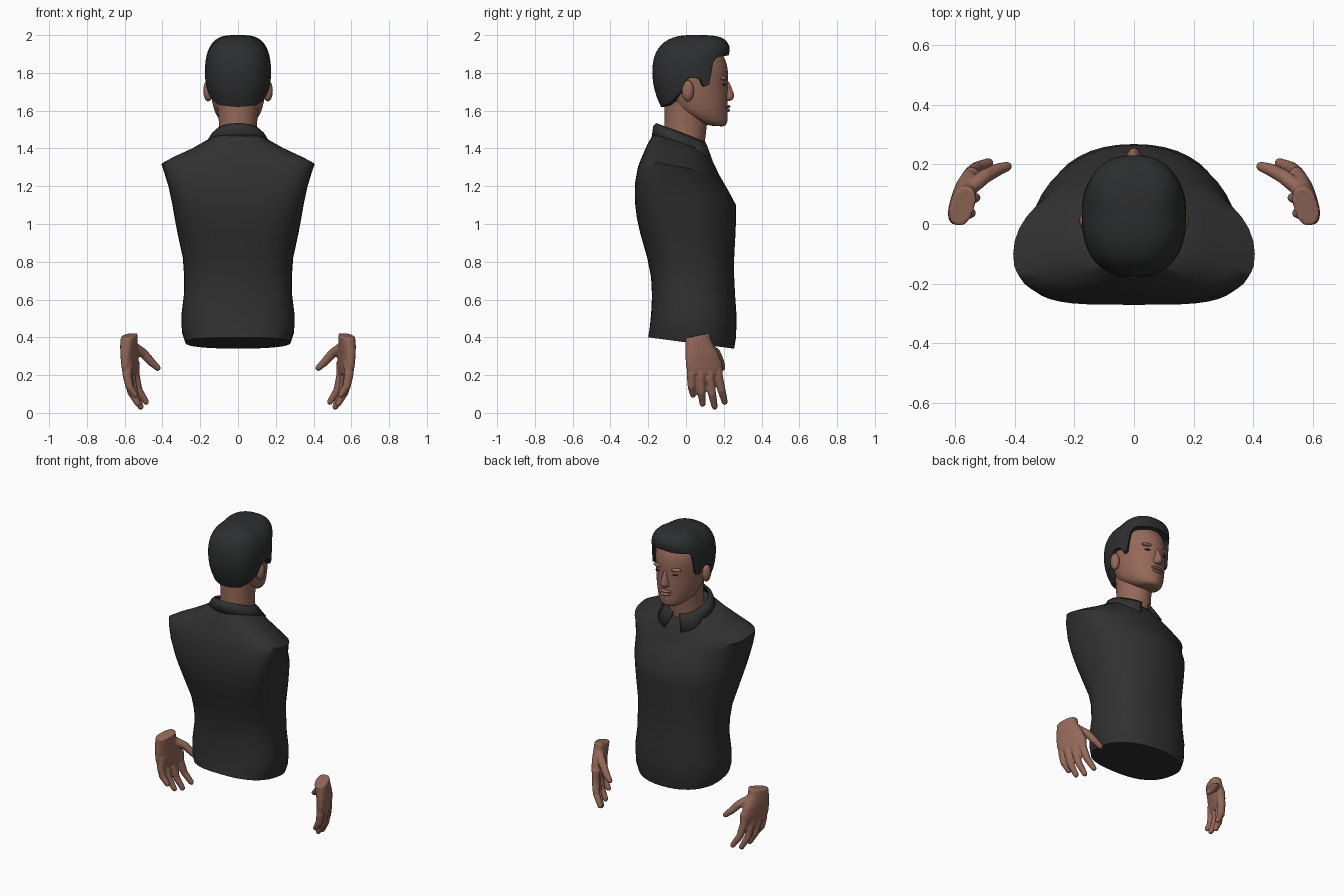
import bpy, bmesh, math
from math import sin, cos, pi, radians
from mathutils import Vector

if "Cube" in bpy.data.objects:
    bpy.data.objects.remove(bpy.data.objects["Cube"])


def material(name, rgb):
    m = bpy.data.materials.new(name)
    m.diffuse_color = (*rgb, 1)
    m.use_nodes = True
    m.node_tree.nodes["Principled BSDF"].inputs["Base Color"].default_value = m.diffuse_color
    return m


SKIN = material("brown skin", (0.30, 0.14, 0.10))
SHIRT = material("charcoal cloth", (0.03, 0.03, 0.031))
HAIR = material("black hair", (0.026, 0.027, 0.028))


def spow(v, e):
    return math.copysign(abs(v) ** e, v)


def interp(table, x):
    for (x0, y0), (x1, y1) in zip(table, table[1:]):
        if x <= x1:
            return y0 + (y1 - y0) * (x - x0) / (x1 - x0)
    return table[-1][1]


def add_loft(bm, rings, closed=True, caps=True):
    rows = [[bm.verts.new(p) for p in r] for r in rings]
    n = len(rows[0])
    for a, b in zip(rows, rows[1:]):
        for i in range(n if closed else n - 1):
            j = (i + 1) % n
            bm.faces.new((a[i], a[j], b[j], b[i]))
    if caps:
        bm.faces.new(rows[0][::-1])
        bm.faces.new(rows[-1])


def finish(name, bm, mat, subdiv=0, angle=50):
    bmesh.ops.recalc_face_normals(bm, faces=bm.faces)
    me = bpy.data.meshes.new(name)
    bm.to_mesh(me)
    bm.free()
    me.materials.append(mat)
    ob = bpy.data.objects.new(name, me)
    bpy.context.collection.objects.link(ob)
    bpy.ops.object.select_all(action='DESELECT')
    ob.select_set(True)
    bpy.context.view_layer.objects.active = ob
    bpy.ops.object.shade_smooth_by_angle(angle=radians(angle))
    if subdiv:
        s = ob.modifiers.new("smooth", 'SUBSURF')
        s.levels = s.render_levels = subdiv
    return ob


def section(zb, zf, hw, yb, yf, yw, nf=2, nb=2, n=40):
    """Tilted body slice: different curve for front and back halves."""
    pts = []
    for i in range(n):
        a = 2 * pi * i / n
        front = sin(a) >= 0
        e = 2 / (nf if front else nb)
        x = hw * spow(cos(a), e)
        y = yw + (yf - yw if front else yw - yb) * spow(sin(a), e)
        pts.append((x, y, zb + (zf - zb) * (y - yb) / (yf - yb)))
    return pts


def body(name, slices, mat, **kw):
    bm = bmesh.new()
    add_loft(bm, [section(*s) for s in slices])
    return finish(name, bm, mat, **kw)


def ellipsoid(name, loc, size, mat):
    bm = bmesh.new()
    bmesh.ops.create_uvsphere(bm, u_segments=20, v_segments=12, radius=1)
    for v in bm.verts:
        v.co = Vector(loc) + Vector([c * s for c, s in zip(v.co, size)])
    return finish(name, bm, mat, angle=180)


# Sleeveless torso of the shirt
body("shirt_torso", [
    (.40, .34, .278, -.20, .255, .03, 2.2, 2.6),
    (.45, .40, .297, -.192, .265, .03, 2.2, 2.6),
    (.52, .51, .300, -.185, .268, .03, 2.2, 2.6),
    (.62, .62, .287, -.18, .26, .03, 2.2, 2.6),
    (.72, .72, .285, -.185, .255, .03, 2.2, 2.6),
    (.82, .82, .292, -.205, .255, .02, 2.1, 2.7),
    (.95, .95, .32, -.242, .262, .0, 2, 3),
    (1.03, 1.03, .335, -.26, .265, -.02, 2, 3.3),
    (1.11, 1.10, .348, -.27, .265, -.04, 2, 3.8),
    (1.21, 1.18, .368, -.271, .222, -.08, 2, 4),
    (1.30, 1.235, .392, -.255, .19, -.10, 2, 3.6),
    (1.34, 1.265, .405, -.24, .173, -.10, 2, 3),
    (1.375, 1.30, .345, -.225, .157, -.09, 2, 2.6),
    (1.42, 1.345, .255, -.205, .135, -.06, 2, 2.3),
    (1.48, 1.40, .155, -.172, .105, -.04)], SHIRT)

# Folded collar, open at the front with two points
bm = bmesh.new()
top, mid, low = [], [], []
for i in range(49):
    a = radians(12 + 336 * i / 48)
    f = (1 + cos(a)) / 2                       # 1 at the front, 0 at the back
    tip = max(0, 1 - min(i, 48 - i) / 7)       # collar point
    top.append((.118 * sin(a), -.027 + .127 * cos(a), 1.53 - .10 * f))
    mid.append((.138 * sin(a), -.03 + .138 * cos(a), 1.515 - .10 * f))
    low.append(((.165 + .12 * tip) * sin(a),
                -.03 + (.145 + .025 * tip) * cos(a), 1.465 - .08 * f - .055 * tip))
add_loft(bm, [top, mid, low], closed=False, caps=False)
collar = finish("shirt_collar", bm, SHIRT)
sol = collar.modifiers.new("thickness", 'SOLIDIFY')
sol.thickness, sol.offset = .012, 0

# Neck and head
body("neck", [
    (1.36, 1.34, .115, -.12, .09, -.02), (1.45, 1.42, .104, -.118, .098, -.01),
    (1.54, 1.52, .10, -.114, .11, 0), (1.66, 1.60, .11, -.114, .12, 0)], SKIN)
body("head", [
    (1.525, 1.513, .05, .09, .20, .14), (1.545, 1.525, .085, .05, .216, .11),
    (1.58, 1.56, .113, -.02, .221, .07), (1.61, 1.60, .128, -.07, .221, .05),
    (1.66, 1.655, .14, -.10, .222, .04), (1.71, 1.71, .147, -.13, .221, .03),
    (1.77, 1.77, .152, -.15, .223, .03), (1.82, 1.82, .154, -.155, .224, .03),
    (1.88, 1.88, .148, -.145, .208, .03), (1.93, 1.93, .115, -.11, .17, .03),
    (1.95, 1.95, .05, -.05, .10, .03)], SKIN, subdiv=1)
body("nose", [
    (1.765, 1.765, .013, .19, .226, .20), (1.72, 1.72, .018, .19, .24, .20),
    (1.685, 1.68, .028, .19, .260, .205), (1.663, 1.66, .032, .19, .25, .205),
    (1.652, 1.65, .022, .19, .235, .20)], SKIN, subdiv=1)
ellipsoid("upper_lip", (0, .213, 1.622), (.042, .023, .010), SKIN)
ellipsoid("lower_lip", (0, .212, 1.602), (.036, .022, .011), SKIN)
ellipsoid("chin", (0, .185, 1.547), (.05, .034, .03), SKIN)
for side, s in (("left", -1), ("right", 1)):
    ellipsoid(side + "_ear", (s * .158, .01, 1.705), (.026, .032, .056), SKIN)
    ellipsoid(side + "_brow", (s * .058, .196, 1.772), (.042, .022, .012), SKIN)
    ellipsoid(side + "_eye", (s * .058, .2005, 1.738), (.024, .012, .005), HAIR)

# Hair: shell from the crown down to a hairline that depends on direction
HAIRLINE = [(0, 1.895), (48, 1.885), (58, 1.85), (62, 1.74), (74, 1.725), (79, 1.77),
            (94, 1.775), (103, 1.70), (120, 1.655), (140, 1.63), (180, 1.62)]


def hair_point(deg, z):
    a = radians(deg)
    front = cos(a) > 0
    e = 2 / 2.4
    if z > 1.8:
        p = 2.5 + 2 * max(0, cos(a))
        k = max(0, 1 - ((z - 1.8) / .2) ** p) ** (1 / p)
    else:
        k = 1 - .22 * ((1.8 - z) / .18) ** 2 * (1 if not front else .3)
    quiff = interp([(1.72, .185), (1.86, .185), (1.90, .20), (1.94, .21), (2, .21)], z)
    return Vector((.175 * k * spow(sin(a), e),
                   .03 + (quiff if front else .208) * k * spow(cos(a), e), z))


bm = bmesh.new()
rings = []
N = 90
for t in [-1] + [i / 16 for i in range(17)]:
    ring = []
    for i in range(N):
        deg = 360 * i / N
        z0 = interp(HAIRLINE, min(deg, 360 - deg))
        z = z0 + (1.9995 - z0) * (1 - (1 - max(t, 0)) ** 2)
        p = hair_point(deg, z)
        if t < 0:                              # rim turned in to the scalp
            p.x, p.y = p.x * .78, .03 + (p.y - .03) * .78
        ring.append(p)
    rings.append(ring)
add_loft(bm, rings)
finish("hair", bm, HAIR, angle=60)


# Hands: palm and tapering digits, fused into one skin
def add_tube(bm, pts, radii, n=12):
    pts = [Vector(p) for p in pts]
    rings = []
    for i, (p, r) in enumerate(zip(pts, radii)):
        d = (pts[min(i + 1, len(pts) - 1)] - pts[max(i - 1, 0)]).normalized()
        u = d.cross(Vector((0, 1, .01))).normalized()
        v = d.cross(u)
        rings.append([p + r * (u * cos(2 * pi * k / n) + v * sin(2 * pi * k / n))
                      for k in range(n)])
    add_loft(bm, rings)
    bmesh.ops.create_icosphere(bm, subdivisions=2, radius=radii[-1])
    for v in bm.verts[-42:]:
        v.co += pts[-1]


DIGITS = [
    [(.582, .035, .27), (.587, .028, .20), (.575, .03, .14), (.545, .037, .095)],
    [(.578, .08, .27), (.582, .077, .19), (.565, .082, .11), (.53, .088, .048)],
    [(.56, .125, .27), (.567, .125, .19), (.55, .138, .10), (.515, .152, .033)],
    [(.545, .165, .27), (.545, .17, .20), (.527, .188, .12), (.487, .205, .058)],
    [(.55, .12, .35), (.50, .16, .315), (.458, .182, .268), (.425, .193, .238)]]
PALM = [(.575, .06, .41, .066, .04), (.578, .065, .37, .07, .04),
        (.575, .085, .31, .092, .038), (.572, .095, .25, .10, .032),
        (.572, .095, .205, .088, .025)]


def hand(name, s):
    bm = bmesh.new()
    rings = []
    for i, (x, y, z, w, t) in enumerate(PALM):
        ring = []
        for k in range(24):
            a = 2 * pi * k / 24
            p, q = w * spow(cos(a), .8), t * spow(sin(a), .8)
            ring.append((x - .3 * p + .95 * q, y + .95 * p + .3 * q,
                         z + (.2 * p if i < 2 else 0)))
        rings.append(ring)
    add_loft(bm, rings)
    for pts in DIGITS:
        bm.verts.ensure_lookup_table()
        add_tube(bm, pts, (.026, .025, .022, .017))
        bm.verts.ensure_lookup_table()
    for v in bm.verts:
        v.co.x *= s
    ob = finish(name, bm, SKIN, angle=180)
    r = ob.modifiers.new("fuse", 'REMESH')
    r.mode, r.voxel_size, r.use_smooth_shade = 'VOXEL', .006, True
    sm = ob.modifiers.new("soften", 'SMOOTH')
    sm.factor, sm.iterations = .5, 4


hand("left_hand", -1)
hand("right_hand", 1)
